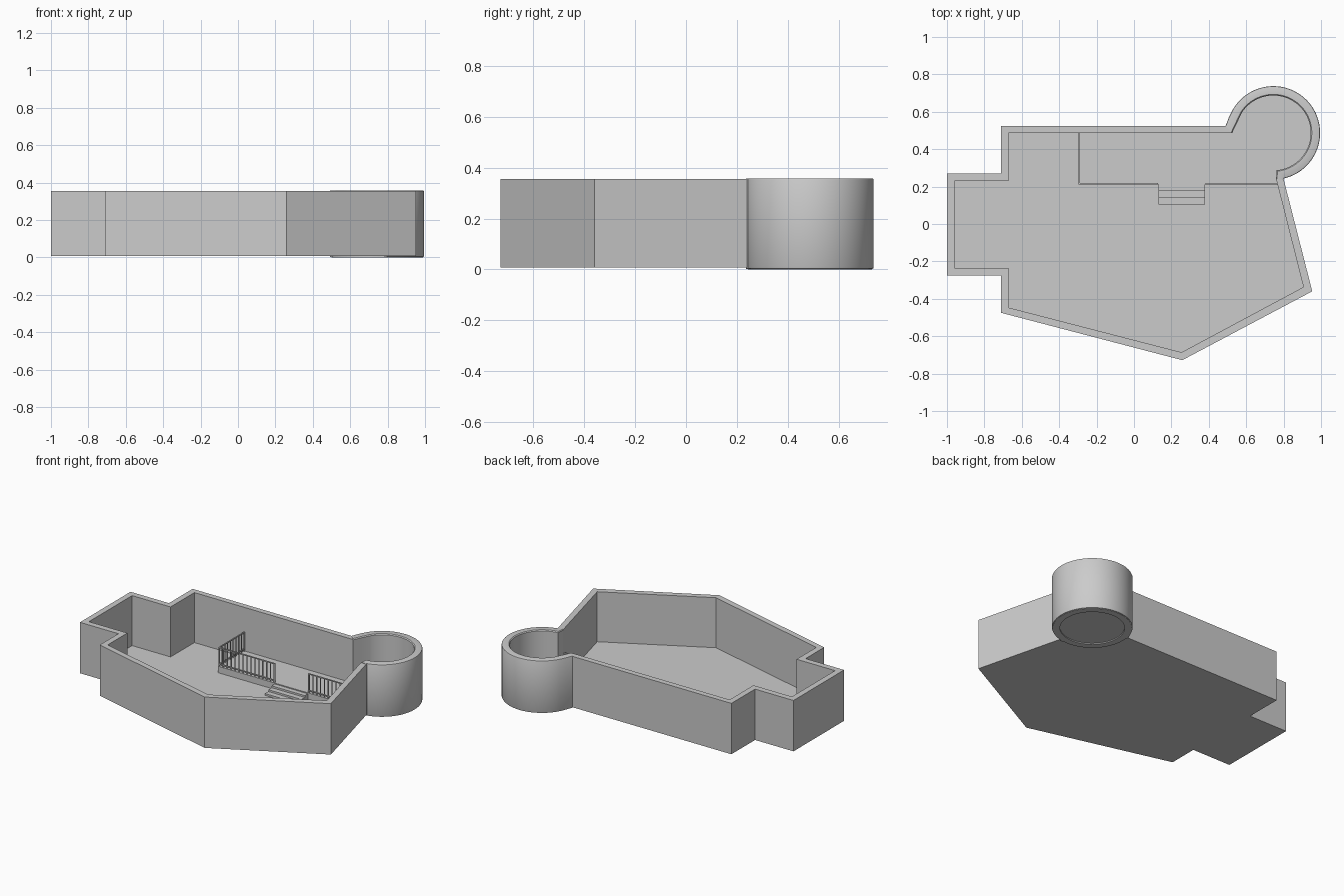
import bpy, bmesh
from math import cos, sin, radians

if "Cube" in bpy.data.objects:
    bpy.data.objects.remove(bpy.data.objects["Cube"])

CX, CY, R_OUT, R_IN = 0.745, 0.487, 0.25, 0.20
Z0, WALL_TOP, FLOOR_TOP, DECK_TOP = 0.008, 0.355, 0.014, 0.058


def finish(name, bm, smooth=False):
    bmesh.ops.recalc_face_normals(bm, faces=bm.faces)
    me = bpy.data.meshes.new(name)
    bm.to_mesh(me)
    bm.free()
    ob = bpy.data.objects.new(name, me)
    bpy.context.collection.objects.link(ob)
    if smooth:
        bpy.context.view_layer.objects.active = ob
        ob.select_set(True)
        bpy.ops.object.shade_smooth_by_angle(angle=radians(35))
        ob.select_set(False)
    return ob


def slab(name, pts, z0, z1):
    bm = bmesh.new()
    low = [bm.verts.new((x, y, z0)) for x, y in pts]
    high = [bm.verts.new((x, y, z1)) for x, y in pts]
    bm.faces.new(low)
    bm.faces.new(high)
    n = len(pts)
    for i in range(n):
        j = (i + 1) % n
        bm.faces.new((low[i], low[j], high[j], high[i]))
    return finish(name, bm)


def wall(name, outer, inner, z0, z1, bevel=0.0, closed=False, smooth=False):
    """Sweep a wall section, with optional chamfered outer edges."""
    bm = bmesh.new()
    rings = []
    for (ox, oy), (ix, iy) in zip(outer, inner):
        def at(t, z):
            return bm.verts.new((ox + (ix - ox) * t, oy + (iy - oy) * t, z))
        if bevel:
            t = bevel / 0.05
            sec = [(t, z0), (t * .3, z0 + bevel * .3), (0, z0 + bevel), (0, z1 - bevel),
                   (t * .3, z1 - bevel * .3), (t, z1), (1 - t, z1),
                   (1, z1 - bevel), (1, z0 + bevel), (1 - t, z0)]
        else:
            sec = [(0, z0), (0, z1), (1, z1), (1, z0)]
        rings.append([at(*s) for s in sec])
    n = len(rings[0])
    pairs = list(zip(rings, rings[1:]))
    if closed:
        pairs.append((rings[-1], rings[0]))
    for a, b in pairs:
        for k in range(n):
            m = (k + 1) % n
            bm.faces.new((a[k], a[m], b[m], b[k]))
    if not closed:
        bm.faces.new(rings[0])
        bm.faces.new(rings[-1])
    return finish(name, bm, smooth)


def add_box(bm, lo, hi):
    v = bmesh.ops.create_cube(bm, size=1)['verts']
    for p in v:
        p.co = [(lo[i] + hi[i]) / 2 + p.co[i] * (hi[i] - lo[i]) for i in range(3)]


def arc(r, a0, a1, n):
    return [(CX + r * cos(radians(a0 + (a1 - a0) * i / n)),
             CY + r * sin(radians(a0 + (a1 - a0) * i / n))) for i in range(n + 1)]


# Straight room walls
outer = [(0.49, 0.525), (-0.71, 0.525), (-0.71, 0.27), (-1, 0.27), (-1, -0.275),
         (-0.71, -0.275), (-0.71, -0.475), (0.258, -0.728), (0.953, -0.36), (0.80, 0.24)]
inner = [(0.525, 0.487), (-0.67, 0.487), (-0.67, 0.23), (-0.96, 0.23), (-0.96, -0.235),
         (-0.67, -0.235), (-0.67, -0.447), (0.254, -0.686), (0.906, -0.337), (0.76, 0.24)]
wall("room_wall", outer, inner, Z0, WALL_TOP)
slab("room_floor", outer, Z0, FLOOR_TOP)

# Round tower wall, flaring into the back wall
t_out = [(0.49, 0.525), (0.508, 0.572)] + arc(R_OUT, 150, -77, 56)
t_in = [(0.525, 0.487), (0.548, 0.535)] + arc(R_IN, 147, -85, 56)
t_out.append((0.797, 0.236))
t_in.append((0.76, 0.24))
wall("tower_wall", t_out, t_in, 0.002, 0.358, bevel=0.006, smooth=True)

# Tower base ring and recessed underside
wall("tower_base_ring", arc(R_OUT - 0.006, 0, 354, 59), arc(R_IN, 0, 354, 59),
     0.0, 0.012, closed=True)
slab("tower_floor", arc(R_IN + 0.01, 0, 354, 59), 0.007, FLOOR_TOP)

# Raised deck running into the tower
deck = [(0.765, 0.21), (0.765, 0.28)] + arc(R_IN + 0.01, -80, 150, 50)
deck += [(0.525, 0.495), (-0.298, 0.495), (-0.298, 0.21)]
slab("raised_deck", deck, FLOOR_TOP - 0.002, DECK_TOP)

# Three steps up to the deck
for i in range(3):
    bm = bmesh.new()
    add_box(bm, (0.13, 0.105 + 0.036 * i, FLOOR_TOP - 0.002),
            (0.38, 0.213, FLOOR_TOP + 0.0125 * (i + 1)))
    finish(f"step_{i + 1}", bm)


# Railings: bars with top and bottom rails
def railing(name, a, b, n):
    bm = bmesh.new()
    for z in (DECK_TOP + 0.012, DECK_TOP + 0.125):
        add_box(bm, (min(a[0], b[0]) - .004, min(a[1], b[1]) - .004, z),
                (max(a[0], b[0]) + .004, max(a[1], b[1]) + .004, z + 0.006))
    for i in range(n + 1):
        x = a[0] + (b[0] - a[0]) * i / n
        y = a[1] + (b[1] - a[1]) * i / n
        w = 0.004 if i in (0, n) else 0.0025
        add_box(bm, (x - w, y - w, DECK_TOP - .002), (x + w, y + w, DECK_TOP + 0.127))
    finish(name, bm)


railing("railing_side", (-0.292, 0.216), (-0.292, 0.484), 9)
railing("railing_front_left", (-0.292, 0.216), (0.125, 0.216), 14)
railing("railing_front_right", (0.385, 0.216), (0.762, 0.216), 13)
